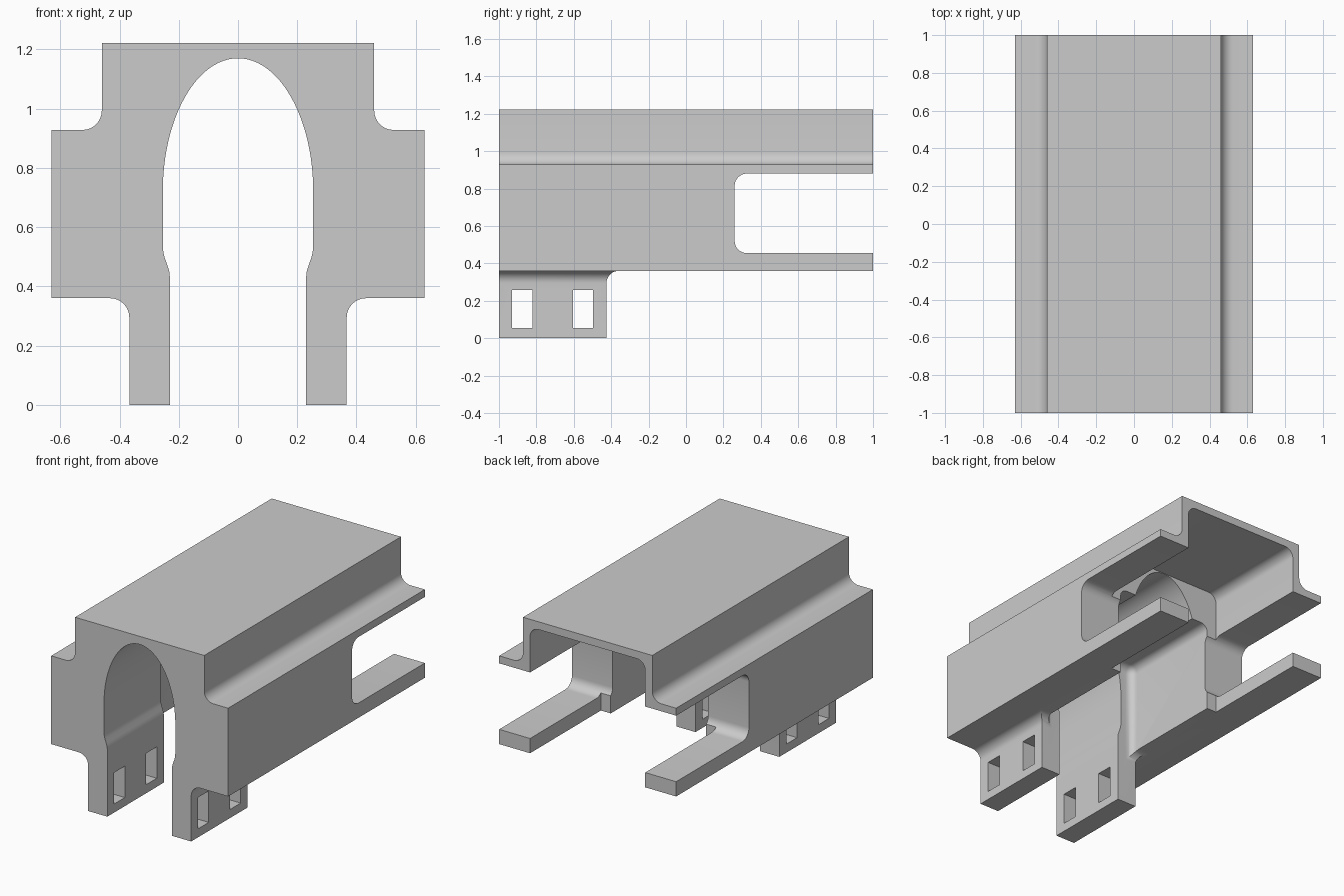
import bpy, bmesh, math

if "Cube" in bpy.data.objects:
    bpy.data.objects.remove(bpy.data.objects["Cube"])

grey = bpy.data.materials.new("plain grey")
grey.diffuse_color = (0.6, 0.6, 0.6, 1)
grey.use_nodes = True
grey.node_tree.nodes["Principled BSDF"].inputs["Base Color"].default_value = grey.diffuse_color


def arc(cx, cz, r, a0, a1, n=8, rz=None):
    """Points on an arc, angles in degrees."""
    rz = r if rz is None else rz
    return [(cx + r * math.cos(math.radians(a0 + (a1 - a0) * i / n)),
             cz + rz * math.sin(math.radians(a0 + (a1 - a0) * i / n))) for i in range(n + 1)]


def mirrored(half):
    """Close a right-hand profile with its mirror image."""
    return half + [(-x, z) for x, z in reversed(half) if abs(x) > 1e-5]


def prism(name, pts, axis, a, b):
    """Extrude a (u, z) profile along x or y."""
    place = (lambda u, z, t: (t, u, z)) if axis == 'x' else (lambda u, z, t: (u, t, z))
    bm = bmesh.new()
    face = bm.faces.new([bm.verts.new(place(u, z, a)) for u, z in pts])
    ext = bmesh.ops.extrude_face_region(bm, geom=[face])
    move = (b - a, 0, 0) if axis == 'x' else (0, b - a, 0)
    bmesh.ops.translate(bm, vec=move,
                        verts=[v for v in ext['geom'] if isinstance(v, bmesh.types.BMVert)])
    bmesh.ops.recalc_face_normals(bm, faces=bm.faces)
    me = bpy.data.meshes.new(name)
    bm.to_mesh(me)
    bm.free()
    ob = bpy.data.objects.new(name, me)
    bpy.context.collection.objects.link(ob)
    return ob


def rect(u0, u1, z0, z1):
    return [(u0, z0), (u1, z0), (u1, z1), (u0, z1)]


# Stepped outer body with filleted shoulders and legs
outer = ([(0, 0), (0.367, 0)] + arc(0.432, 0.295, 0.065, 180, 90)
         + [(0.63, 0.36), (0.63, 0.928)] + arc(0.525, 0.993, 0.065, 270, 180)
         + [(0.46, 1.222), (0, 1.222)])
body = prism("body", mirrored(outer), 'y', -1, 1)
body.data.materials.append(grey)

cutters = []

# Legs stop short of the back, with a fillet under the body
cutters.append(prism("leg_trim", [(-0.425, -0.2), (1.2, -0.2), (1.2, 0.36)]
                     + arc(-0.36, 0.295, 0.065, 90, 180), 'x', -0.8, 0.8))

# Arched tunnel, slightly narrower between the legs
tunnel = ([(0.23, -0.2), (0.23, 0.43), (0.232, 0.45), (0.238, 0.47), (0.247, 0.495),
           (0.252, 0.515), (0.254, 0.54)]
          + arc(0, 0.72, 0.254, 0, 90, 24, 0.45))
cutters.append(prism("tunnel", mirrored(tunnel), 'y', -1.2, 0.5))

# Wider pocket behind the legs, with rounded corners
pocket = prism("pocket", rect(-0.34, 0.34, -0.2, 0.94), 'y', -0.425, 0.5)
bevel = pocket.modifiers.new("round", 'BEVEL')
bevel.width, bevel.segments = 0.05, 6
cutters.append(pocket)

# Large rear cavity under the thin roof
cavity = [(0.41, -0.2)] + arc(0.35, 1.112, 0.06, 0, 90)
cutters.append(prism("rear_cavity", mirrored(cavity), 'y', 0.28, 1.2))

# Side slot that leaves the two rear prongs
cutters.append(prism("side_slot", [(1.2, 0.455), (1.2, 0.88)]
                     + arc(0.325, 0.815, 0.065, 90, 180)
                     + arc(0.325, 0.52, 0.065, 180, 270), 'x', -0.8, 0.8))

# Rectangular holes through the legs
for y0, y1 in ((-0.93, -0.822), (-0.605, -0.497)):
    cutters.append(prism("leg_hole", rect(y0, y1, 0.055, 0.257), 'x', -0.8, 0.8))

for c in cutters:
    c.hide_render = True
    m = body.modifiers.new(c.name, 'BOOLEAN')
    m.operation, m.solver, m.object = 'DIFFERENCE', 'EXACT', c

# Bake the cuts, remove the helpers and smooth the fillets
bpy.context.view_layer.update()
dg = bpy.context.evaluated_depsgraph_get()
result = bpy.data.meshes.new_from_object(body.evaluated_get(dg))
body.modifiers.clear()
body.data = result
for c in cutters:
    bpy.data.objects.remove(c)
body.data.materials.clear()
body.data.materials.append(grey)
for p in body.data.polygons:
    p.material_index = 0
bpy.context.view_layer.objects.active = body
body.select_set(True)
bpy.ops.object.shade_smooth_by_angle(angle=math.radians(30))
